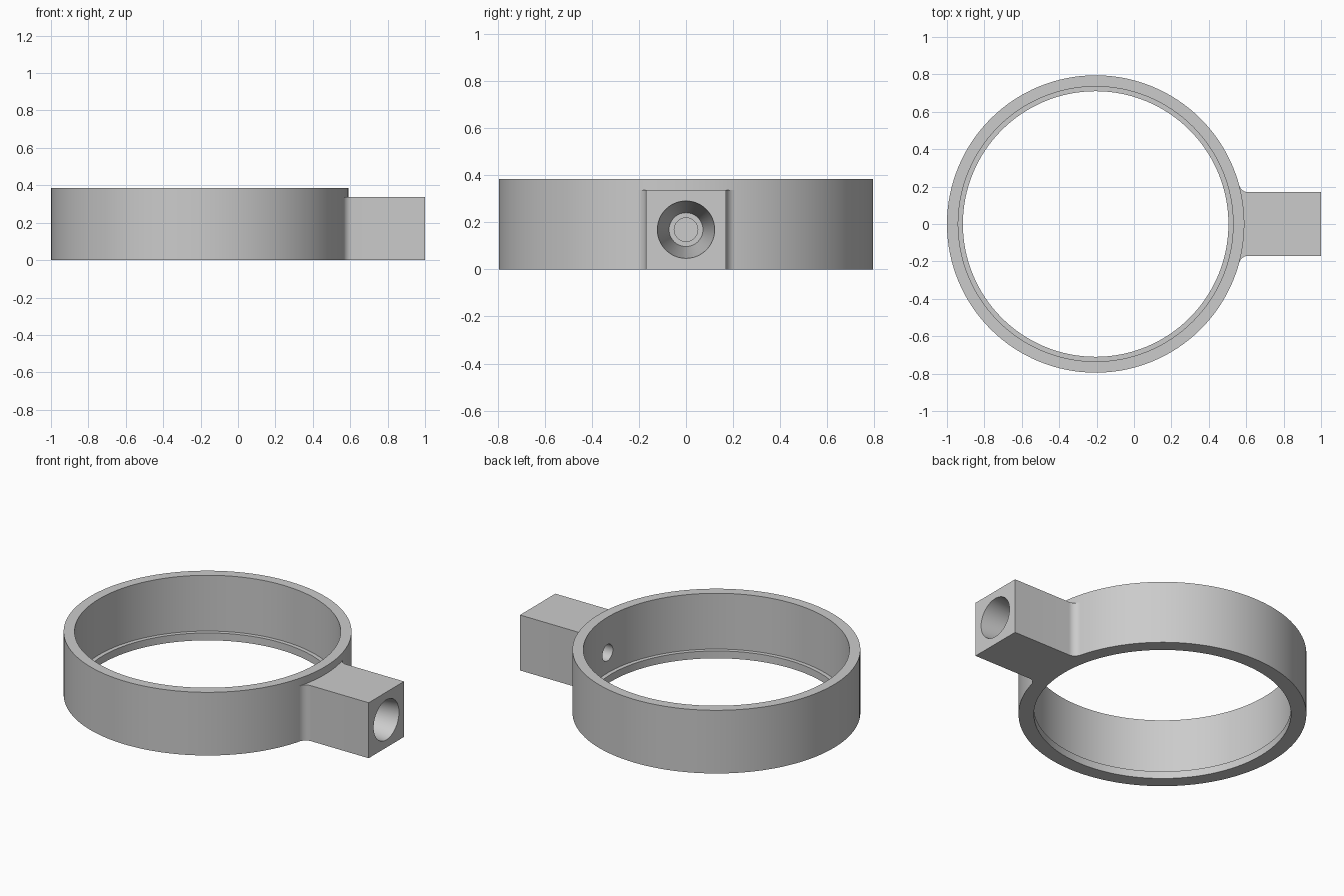
import bpy, bmesh, math
from mathutils import Vector

cube = bpy.data.objects.get("Cube")
if cube:
    bpy.data.objects.remove(cube, do_unlink=True)

RING_X, RING_R = -0.205, 0.795
ARM_HALF, ARM_TOP, FILLET = 0.17, 0.338, 0.05

grey = bpy.data.materials.new("plain grey")
grey.use_nodes = True
colour = (0.6, 0.6, 0.6, 1)
grey.diffuse_color = colour
grey.node_tree.nodes["Principled BSDF"].inputs["Base Color"].default_value = colour


def finish(bm, name):
    bmesh.ops.recalc_face_normals(bm, faces=bm.faces)
    mesh = bpy.data.meshes.new(name)
    bm.to_mesh(mesh)
    bm.free()
    mesh.materials.append(grey)
    obj = bpy.data.objects.new(name, mesh)
    bpy.context.collection.objects.link(obj)
    return obj


def revolve(name, points, centre, axis, steps):
    """Spin a closed profile all the way round an axis."""
    bm = bmesh.new()
    verts = [bm.verts.new(p) for p in points]
    edges = [bm.edges.new((v, verts[i - 1])) for i, v in enumerate(verts)]
    bmesh.ops.spin(bm, geom=verts + edges, cent=centre, axis=axis,
                   angle=math.tau, steps=steps)
    bmesh.ops.remove_doubles(bm, verts=bm.verts, dist=0.0001)
    bmesh.ops.dissolve_degenerate(bm, edges=bm.edges, dist=0.0001)
    return finish(bm, name)


def combine(target, tool, operation):
    mod = target.modifiers.new(operation.title(), "BOOLEAN")
    mod.operation, mod.object, mod.solver = operation, tool, "EXACT"
    bpy.context.view_layer.objects.active = target
    bpy.ops.object.modifier_apply(modifier=mod.name)
    bpy.data.objects.remove(tool, do_unlink=True)


# Ring with a narrow inner lip at the bottom
section = [(RING_R, 0), (RING_R, 0.385), (0.735, 0.385),
           (0.735, 0.045), (0.71, 0.045), (0.71, 0)]
ring = revolve("ring_with_socket_arm", [(RING_X + r, 0, z) for r, z in section],
               (RING_X, 0, 0), (0, 0, 1), 128)

# Square arm, flared into the ring by a fillet on each side
fy = ARM_HALF + FILLET
fx = RING_X + math.sqrt((RING_R + FILLET) ** 2 - fy ** 2)
end_angle = math.atan2(fy, fx - RING_X)
side = [(1, ARM_HALF)]
for i in range(9):
    a = -math.pi / 2 - (math.pi / 2 - end_angle) * i / 8
    side.append((fx + FILLET * math.cos(a), fy + FILLET * math.sin(a)))
side.append((0.545, side[-1][1] - 0.002))
outline = side + [(x, -y) for x, y in reversed(side)]
bm = bmesh.new()
base = bm.faces.new([bm.verts.new((x, y, 0)) for x, y in outline])
top = bmesh.ops.extrude_face_region(bm, geom=[base])["geom"]
bmesh.ops.translate(bm, vec=Vector((0, 0, ARM_TOP)),
                    verts=[v for v in top if isinstance(v, bmesh.types.BMVert)])
combine(ring, finish(bm, "arm"), "UNION")

# Tapered socket with a small bore through the ring wall
mid = ARM_TOP / 2
bore = [(0.4, 0), (0.4, 0.05), (0.62, 0.05), (0.62, 0.072), (1.038, 0.127), (1.038, 0)]
cutter = revolve("socket_cutter", [(x, 0, mid + r) for x, r in bore],
                 (0, 0, mid), (1, 0, 0), 48)
cutter.hide_render = True
combine(ring, cutter, "DIFFERENCE")

# Smooth curved walls with crisp edges
bpy.ops.object.select_all(action="DESELECT")
ring.select_set(True)
bpy.context.view_layer.objects.active = ring
bpy.ops.object.shade_smooth_by_angle(angle=math.radians(30))
